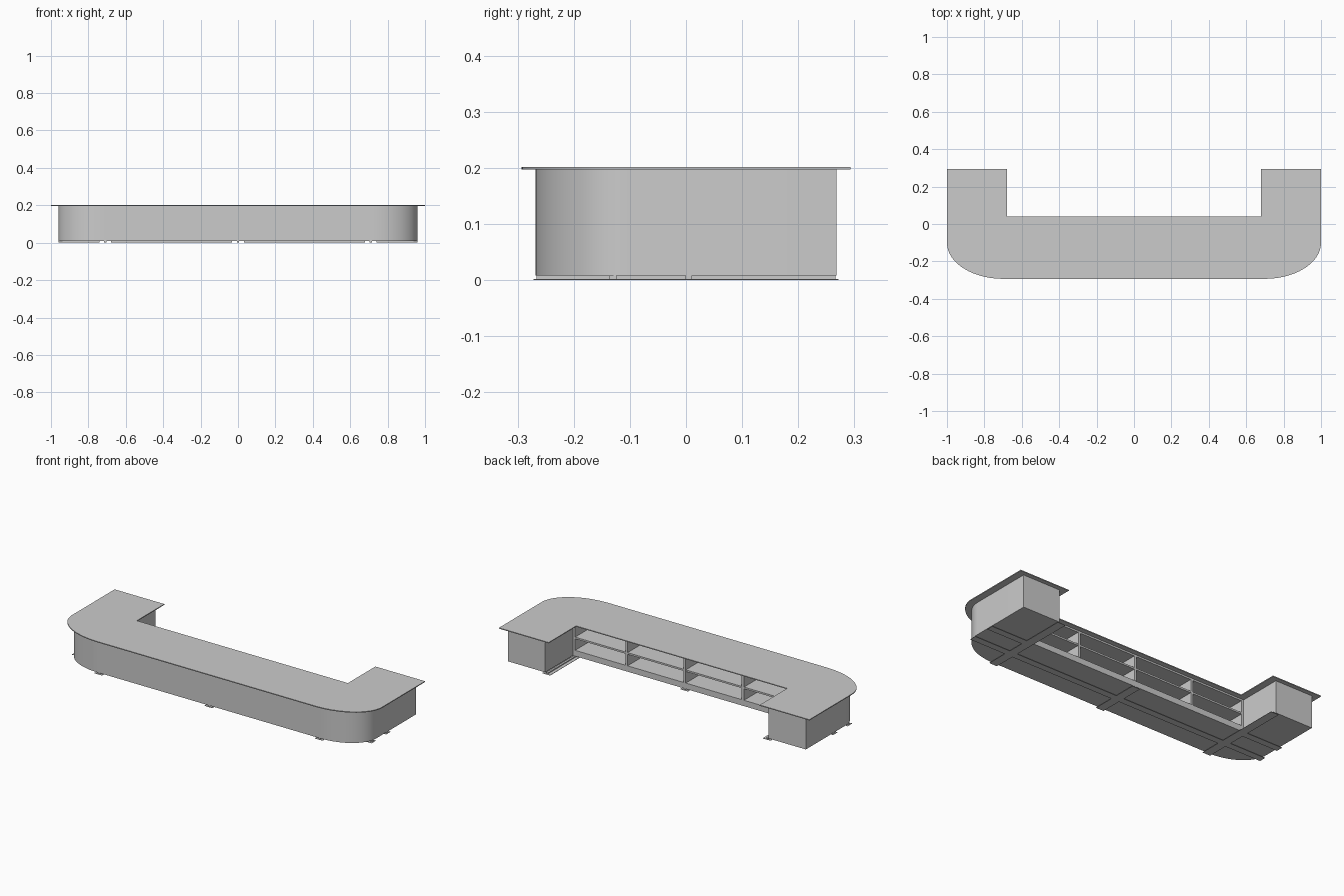
import bpy, bmesh, math

if "Cube" in bpy.data.objects:
    bpy.data.objects.remove(bpy.data.objects["Cube"])


def prism(name, outline, z0, z1, smooth=False):
    """Extrude a closed outline from z0 to z1."""
    bm = bmesh.new()
    face = bm.faces.new([bm.verts.new((x, y, z0)) for x, y in outline])
    ext = bmesh.ops.extrude_face_region(bm, geom=[face])
    top = [v for v in ext["geom"] if isinstance(v, bmesh.types.BMVert)]
    bmesh.ops.translate(bm, verts=top, vec=(0, 0, z1 - z0))
    bmesh.ops.recalc_face_normals(bm, faces=bm.faces)
    mesh = bpy.data.meshes.new(name)
    bm.to_mesh(mesh)
    bm.free()
    obj = bpy.data.objects.new(name, mesh)
    bpy.context.collection.objects.link(obj)
    if smooth:
        bpy.ops.object.select_all(action='DESELECT')
        obj.select_set(True)
        bpy.context.view_layer.objects.active = obj
        bpy.ops.object.shade_smooth_by_angle(angle=math.radians(30))
    return obj


def box(name, x0, x1, y0, y1, z0, z1):
    return prism(name, [(x0, y0), (x1, y0), (x1, y1), (x0, y1)], z0, z1)


def corner(cx, cy, rx, ry, n=24):
    """Quarter ellipse from the front edge round to the right side."""
    return [(cx + rx * math.sin(i * math.pi / 2 / n),
             cy - ry * math.cos(i * math.pi / 2 / n)) for i in range(n + 1)]


def mirrored(points):
    return [(-x, y) for x, y in reversed(points)]


BASE, TOP = 0.008, 0.197
INNER, SIDE, FRONT, BACK, REAR = 0.72, 0.96, -0.268, 0.268, 0.012

# Counter top: U outline with elliptical front corners
half = corner(0.70, -0.10, 0.30, 0.193) + [(1, 0.293), (0.68, 0.293), (0.68, 0.04)]
prism("counter_top", half + mirrored(half), TOP, 0.202, True)

# Closed wing cabinets with curved front corners
wing = corner(INNER, -0.10, SIDE - INNER, 0.168) + [(SIDE, BACK), (INNER, BACK)]
prism("right_wing_cabinet", wing, BASE, TOP, True)
prism("left_wing_cabinet", mirrored(wing), BASE, TOP, True)

# Middle section: front panel, plinth floor, shelf and top board
box("front_panel", -INNER, INNER, FRONT, FRONT + 0.015, BASE, TOP)
for name, z0, z1 in (("floor_board", BASE, 0.042),
                     ("middle_shelf", 0.109, 0.119),
                     ("upper_board", 0.187, TOP)):
    box(name, -INNER, INNER, FRONT + 0.015, REAR, z0, z1)

# Upright dividers, with end panels against the wings
for i, x in enumerate((-0.713, -0.375, 0, 0.375, 0.713)):
    box(f"shelf_divider_{i + 1}", x - 0.007, x + 0.007, FRONT + 0.015, REAR + 0.001,
        0.042, 0.187)

# Base rails: narrow web over a wide flat foot plate
for i, (x, y1) in enumerate(((-0.71, 0.272), (0, 0.018), (0.71, 0.272))):
    box(f"cross_rail_web_{i + 1}", x - 0.006, x + 0.006, -0.266, y1 - 0.006, 0.002, BASE)
    box(f"cross_rail_foot_{i + 1}", x - 0.025, x + 0.025, -0.272, y1, 0, 0.002)
for i, y in enumerate((-0.13, 0.005)):
    for j, (x0, x1) in enumerate(((-0.965, -0.735), (-0.685, -0.025),
                                  (0.025, 0.685), (0.735, 0.965))):
        if i == 1 and j in (1, 2):
            continue
        box(f"long_rail_web_{i}_{j}", x0 + 0.006, x1 - 0.006, y - 0.006, y + 0.006, 0.002, BASE)
        box(f"long_rail_foot_{i}_{j}", x0, x1, y - 0.02, y + 0.02, 0, 0.002)
